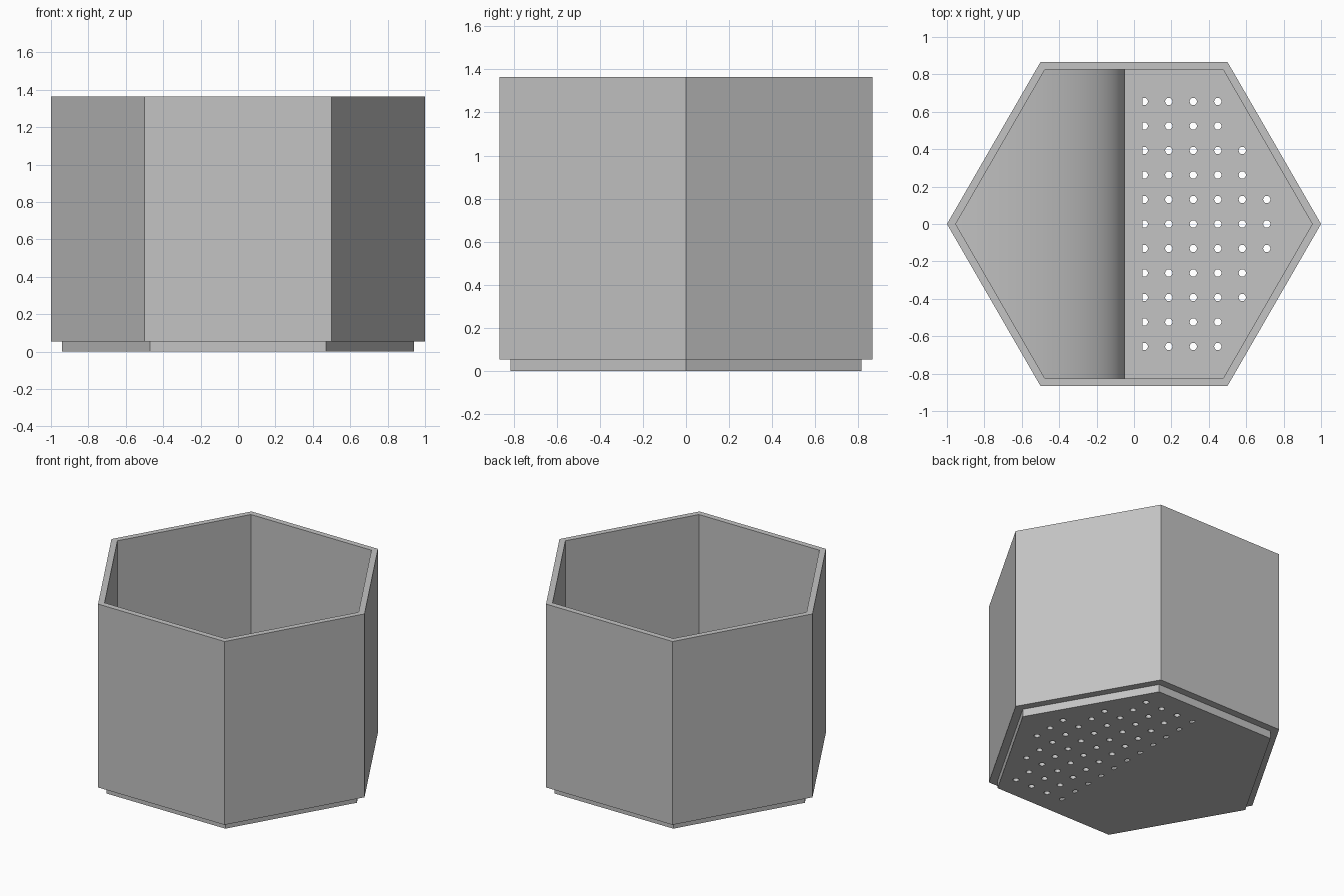
import bpy, bmesh, math

cube = bpy.data.objects.get("Cube")
if cube:
    bpy.data.objects.remove(cube, do_unlink=True)

HEIGHT, STEP, FLOOR = 1.365, 0.055, 0.1
INNER = 0.953          # corner radius of the cavity
ROOT3 = math.sqrt(3)

grey = bpy.data.materials.new("light_grey")
grey.use_nodes = True
colour = (0.55, 0.55, 0.55, 1)
grey.diffuse_color = colour
grey.node_tree.nodes["Principled BSDF"].inputs["Base Color"].default_value = colour


def make_object(name, bm):
    bmesh.ops.recalc_face_normals(bm, faces=bm.faces)
    mesh = bpy.data.meshes.new(name)
    bm.to_mesh(mesh)
    bm.free()
    mesh.materials.append(grey)
    obj = bpy.data.objects.new(name, mesh)
    bpy.context.collection.objects.link(obj)
    return obj


# Hexagonal cup: stepped foot, outer wall, flat rim, inner wall and floor
bm = bmesh.new()
profile = [(0.94, 0), (0.94, STEP), (1, STEP), (1, HEIGHT), (INNER, HEIGHT), (INNER, FLOOR)]
rings = []
for r, z in profile:
    rings.append([bm.verts.new((r * math.cos(i * math.pi / 3), r * math.sin(i * math.pi / 3), z))
                  for i in range(6)])
for low, high in zip(rings, rings[1:]):
    for i in range(6):
        j = (i + 1) % 6
        bm.faces.new((low[i], low[j], high[j], high[i]))
bm.faces.new(rings[0])
bm.faces.new(rings[-1])
cup = make_object("hexagonal_cup", bm)

# Drain holes: columns get shorter toward the corner
bm = bmesh.new()
PITCH = 0.131
for column, reach in enumerate([5, 5, 5, 5, 3, 1]):
    for row in range(-reach, reach + 1):
        made = bmesh.ops.create_cone(bm, cap_ends=True, segments=12, radius1=0.02, radius2=0.02, depth=0.4)
        bmesh.ops.translate(bm, verts=made["verts"], vec=(0.055 + column * PITCH, row * PITCH, 0.05))
        if column == 0:   # the first column is cut flat on its inner side
            for v in made["verts"]:
                v.co.x = max(v.co.x, 0.045)
bmesh.ops.remove_doubles(bm, verts=bm.verts, dist=0.0001)
bmesh.ops.dissolve_degenerate(bm, dist=0.0001, edges=bm.edges)
cutter = make_object("drain_hole_cutter", bm)
cutter.hide_render = True
cutter.hide_viewport = True
cut = cup.modifiers.new("drain_holes", "BOOLEAN")
cut.object = cutter
cut.operation = "DIFFERENCE"
cut.solver = "EXACT"
bpy.context.view_layer.objects.active = cup
bpy.ops.object.modifier_apply(modifier=cut.name)
bpy.data.objects.remove(cutter, do_unlink=True)

# Curved ramp: quarter ellipse falling from the side corner to the floor
bm = bmesh.new()
LENGTH, RISE, STEPS = INNER - 0.05, 0.4, 32
stations = [LENGTH * math.sin(i / STEPS * math.pi / 2) for i in range(STEPS + 1)]
stations = sorted(stations + [INNER / 2])
previous = None
for d in stations:
    half = max(0.001, min(INNER * ROOT3 / 2, ROOT3 * d))
    z = FLOOR + RISE * math.sqrt(max(0, 1 - (d / LENGTH) ** 2))
    pair = [bm.verts.new((d - INNER, s * half, z)) for s in (-1, 1)]
    if previous:
        bm.faces.new((previous[0], pair[0], pair[1], previous[1]))
    previous = pair
ramp = make_object("curved_ramp", bm)
for face in ramp.data.polygons:
    if face.normal.z < 0:
        face.flip()
    face.use_smooth = True
